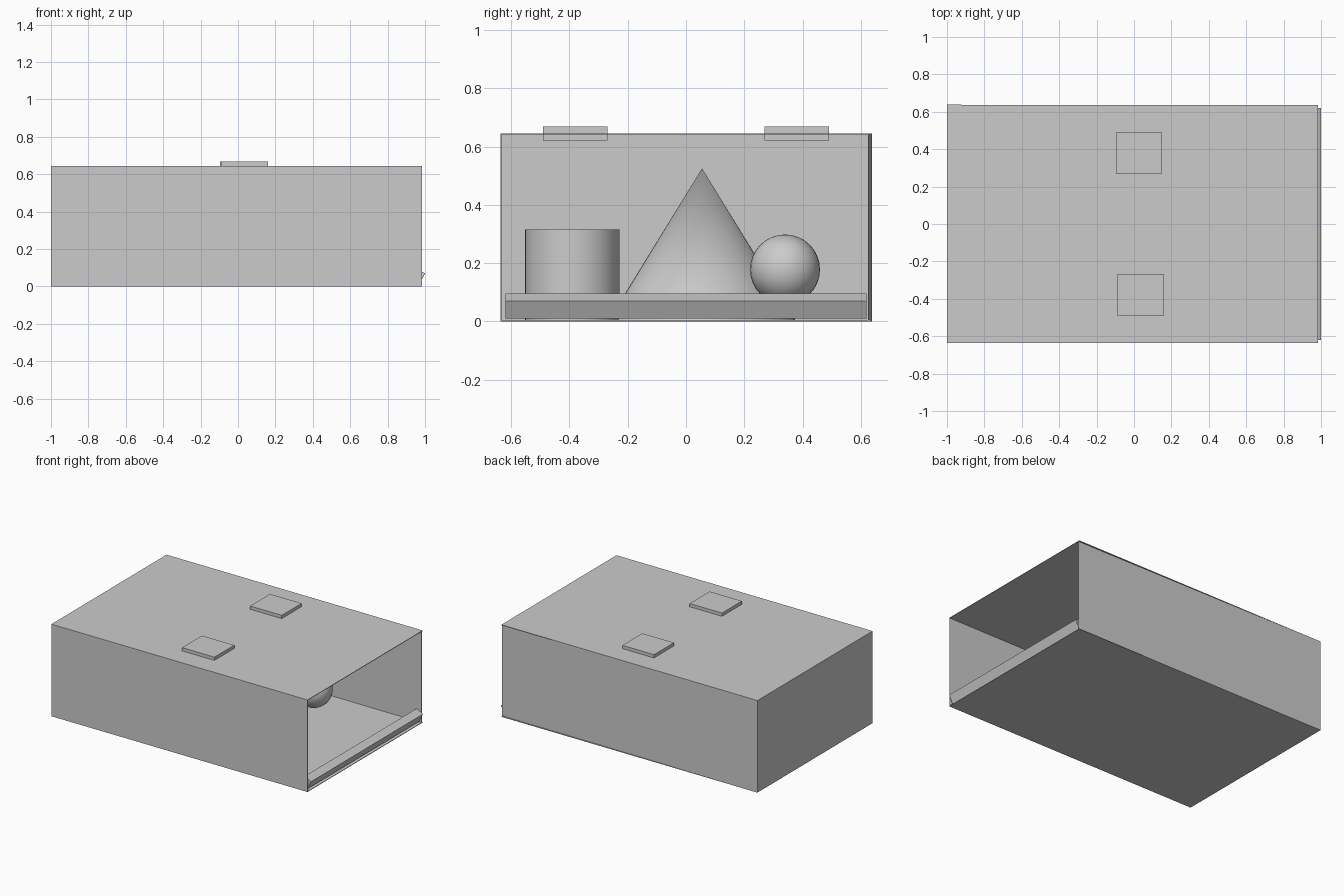
import bpy, math
from mathutils import Vector

old = bpy.data.objects.get("Cube")
if old:
    bpy.data.objects.remove(old, do_unlink=True)

GREY = (0.6, 0.6, 0.6, 1)
grey = bpy.data.materials.new("plain_grey")
grey.use_nodes = True
grey.diffuse_color = GREY
grey.node_tree.nodes["Principled BSDF"].inputs["Base Color"].default_value = GREY


def finish(name, smooth=False):
    ob = bpy.context.object
    ob.name = name
    ob.data.materials.append(grey)
    if smooth:
        bpy.ops.object.shade_smooth_by_angle(angle=math.radians(40))
    return ob


def box(name, low, high, tilt=(0, 0, 0)):
    low, high = Vector(low), Vector(high)
    bpy.ops.mesh.primitive_cube_add(size=1, location=(low + high) / 2, rotation=tilt)
    bpy.context.object.scale = high - low
    return finish(name)


# Room shell, open at the +x end
L, R, W, H, T = -1, 0.985, 0.637, 0.645, 0.004
box("floor", (L, -W, 0), (R, W, T))
box("ceiling", (L, -W, H - T), (R, W, H))
box("end_wall", (L, -W, 0), (L + T, W, H))
box("front_wall", (L, -W, 0), (R, -W + T, H))
# The rear wall leans in slightly toward the open end
box("rear_wall", (L, W - 0.008, 0), (R, W - 0.004, H), (0, 0, -0.005))

# Tilted threshold bar across the opening
profile = [(1, 0.07), (0.95, 0.095), (0.92, 0.035), (0.97, 0.01)]
half = 0.62
verts = [(x, y, z) for y in (-half, half) for x, z in profile]
sides = [(i, (i + 1) % 4, (i + 1) % 4 + 4, i + 4) for i in range(4)]
mesh = bpy.data.meshes.new("threshold_bar")
mesh.from_pydata(verts, [], sides + [(3, 2, 1, 0), (4, 5, 6, 7)])
mesh.materials.append(grey)
bar = bpy.data.objects.new("threshold_bar", mesh)
bpy.context.collection.objects.link(bar)

# Square panels let into the ceiling
box("ceiling_panel_rear", (-0.095, 0.27, 0.62), (0.15, 0.49, 0.668))
box("ceiling_panel_front", (-0.09, -0.49, 0.62), (0.16, -0.27, 0.668))

# Solids standing in the room
bpy.ops.mesh.primitive_cylinder_add(vertices=48, radius=0.162, depth=0.31,
                                    location=(0.1, -0.39, 0.16))
finish("cylinder", True)
bpy.ops.mesh.primitive_cone_add(vertices=48, radius1=0.32, depth=0.52,
                                location=(0, 0.055, 0.265))
finish("cone", True)
bpy.ops.mesh.primitive_uv_sphere_add(segments=32, ring_count=16, radius=0.12,
                                     location=(0.35, 0.34, 0.178))
finish("ball", True)
